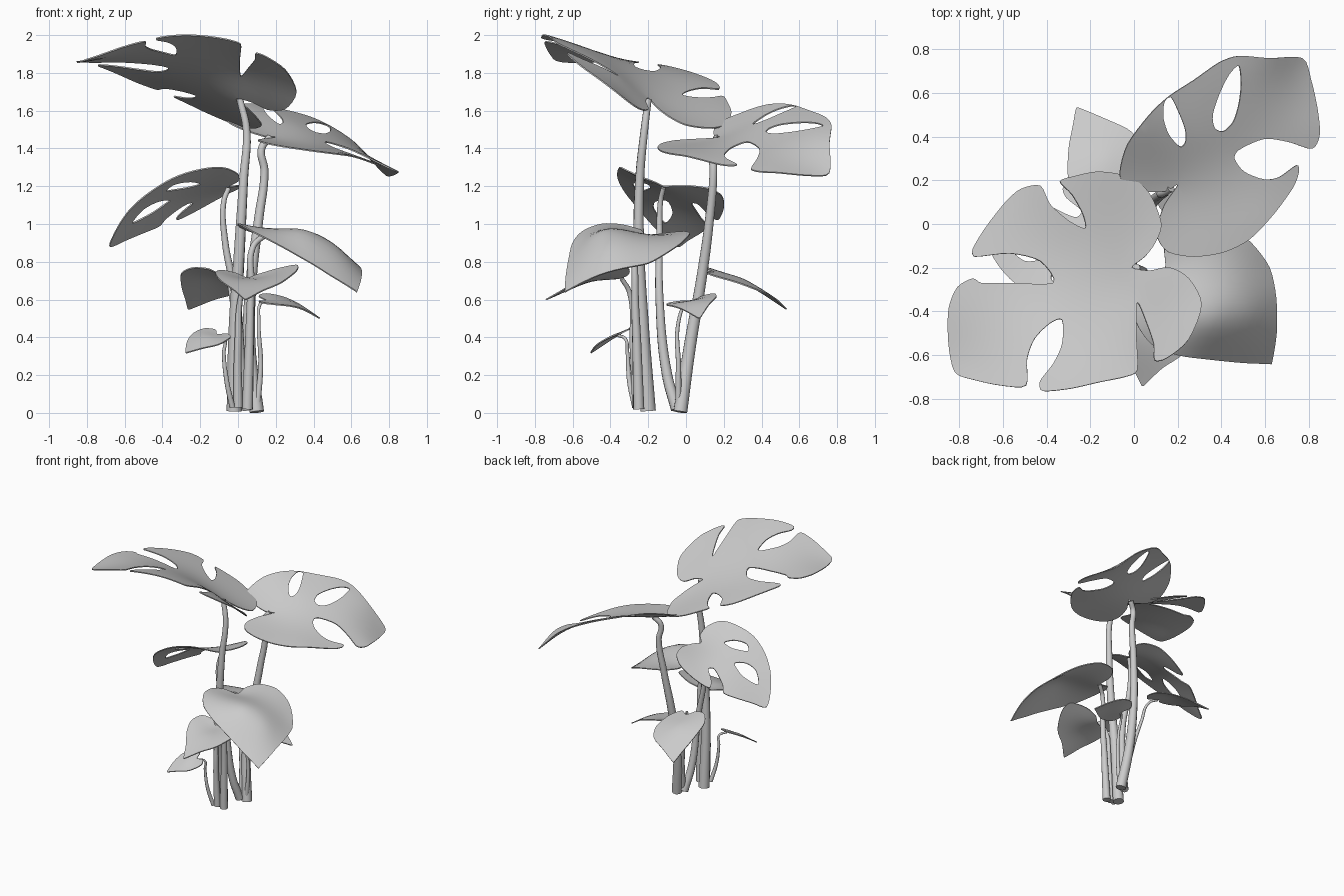
import bpy, math
from mathutils import Vector
from mathutils.geometry import delaunay_2d_cdt


def smooth_loop(pts, n=4, t=0.42):
    """Closed rounded loop through a few points."""
    out, m = [], len(pts)
    P = [Vector(p) for p in pts]
    for i in range(m):
        a, b, c, d = P[i - 1], P[i], P[(i + 1) % m], P[(i + 2) % m]
        L = (c - b).length
        # tangents limited by the segment length so tight slits do not overshoot
        m1 = (c - a).normalized() * min(t * (c - a).length, L)
        m2 = (d - b).normalized() * min(t * (d - b).length, L)
        for k in range(n):
            s = k / n
            out.append(b * (2*s**3 - 3*s*s + 1) + m1 * (s**3 - 2*s*s + s)
                       + c * (3*s*s - 2*s**3) + m2 * (s**3 - s*s))
    return out


def inside(p, loops):
    hit = False
    for lp in loops:
        for i in range(len(lp)):
            a, b = lp[i - 1], lp[i]
            if (a.y > p.y) != (b.y > p.y) and p.x < (b.x - a.x) * (p.y - a.y) / (b.y - a.y) + a.x:
                hit = not hit
    return hit


def height_field(ctrl, soft=0.003):
    """Thin-plate surface z(x, y) through control points."""
    n = len(ctrl)
    ker = lambda r: r * r * math.log(r) if r > 1e-6 else 0.0
    M = []
    for i, (x, y, z) in enumerate(ctrl):
        row = [ker(math.hypot(x - q[0], y - q[1])) for q in ctrl]
        row[i] += soft
        M.append(row + [1, x, y, z])
    for f in (lambda q: 1, lambda q: q[0], lambda q: q[1]):
        M.append([f(q) for q in ctrl] + [0, 0, 0, 0])
    N = n + 3
    for c in range(N):
        p = max(range(c, N), key=lambda r: abs(M[r][c]))
        M[c], M[p] = M[p], M[c]
        for r in range(N):
            if r != c:
                k = M[r][c] / M[c][c]
                M[r] = [u - k * v for u, v in zip(M[r], M[c])]
    w = [M[i][N] / M[i][i] for i in range(N)]
    return lambda x, y: (sum(w[i] * ker(math.hypot(x - q[0], y - q[1])) for i, q in enumerate(ctrl))
                         + w[n] + w[n + 1] * x + w[n + 2] * y)


def leaf(name, outline, ctrl, holes=(), step=0.04):
    loops = [smooth_loop(outline)] + [smooth_loop(h) for h in holes]
    verts, edges = [], []
    for lp in loops:
        s = len(verts)
        verts += lp
        edges += [(s + i, s + (i + 1) % len(lp)) for i in range(len(lp))]
    rim = list(verts)
    x0, x1 = min(p.x for p in rim), max(p.x for p in rim)
    y0, y1 = min(p.y for p in rim), max(p.y for p in rim)
    for j in range(int((y1 - y0) / step) + 1):
        for i in range(int((x1 - x0) / step) + 2):
            p = Vector((x0 + (i + 0.5 * (j % 2)) * step, y0 + j * step))
            if inside(p, loops) and min((p - q).length for q in rim) > 0.5 * step:
                verts.append(p)
    v2, _, faces = delaunay_2d_cdt(verts, edges, [], 0, 1e-5)[:3]
    faces = [f for f in faces if inside(sum((v2[i] for i in f), Vector((0, 0))) / len(f), loops)]
    z = height_field(ctrl)
    me = bpy.data.meshes.new(name)
    me.from_pydata([(p.x, p.y, z(p.x, p.y)) for p in v2], [], faces)
    ob = bpy.data.objects.new(name, me)
    bpy.context.collection.objects.link(ob)
    sol = ob.modifiers.new("thickness", 'SOLIDIFY')
    sol.thickness, sol.offset = 0.007, 0
    finish(ob)


def stem(name, pts, r0, r1):
    cu = bpy.data.curves.new(name, 'CURVE')
    cu.dimensions, cu.bevel_depth, cu.bevel_resolution = '3D', 1.0, 3
    cu.use_fill_caps, cu.resolution_u = True, 8
    sp = cu.splines.new('BEZIER')
    sp.bezier_points.add(len(pts) - 1)
    for b, p in zip(sp.bezier_points, pts):
        b.co = p
        b.handle_left_type = b.handle_right_type = 'AUTO'
        b.radius = r0 + (r1 - r0) * min(1, p[2] / pts[-1][2])
    ob = bpy.data.objects.new(name, cu)
    bpy.context.collection.objects.link(ob)
    finish(ob)


def finish(ob):
    bpy.ops.object.select_all(action='DESELECT')
    ob.select_set(True)
    bpy.context.view_layer.objects.active = ob
    bpy.ops.object.convert(target='MESH')
    bpy.ops.object.shade_smooth_by_angle(angle=math.radians(50))


# Top leaf with deep slits
leaf("top_leaf", [
    (-.01, -.2), (.07, -.215), (.16, -.2), (.25, -.25), (.31, -.37), (.25, -.53), (.15, -.615),
    (.095, -.625), (.09, -.55), (.06, -.46), (.015, -.36), (.01, -.5), (.015, -.67), (-.04, -.7),
    (-.16, -.725), (-.295, -.755), (-.42, -.765), (-.43, -.72), (-.37, -.64), (-.33, -.55),
    (-.33, -.44), (-.385, -.455), (-.455, -.525), (-.49, -.62), (-.495, -.74), (-.61, -.74),
    (-.73, -.715), (-.82, -.68), (-.85, -.55), (-.85, -.39), (-.81, -.29), (-.74, -.25),
    (-.7, -.27), (-.57, -.27), (-.37, -.27), (-.43, -.17), (-.57, -.135), (-.73, -.15),
    (-.74, -.115), (-.68, -.015), (-.59, .1), (-.52, .16), (-.43, .175), (-.385, .09), (-.3, .015),
    (-.225, -.02), (-.235, .045), (-.285, .135), (-.34, .195), (-.27, .22), (-.16, .24),
    (-.02, .215), (.07, .14), (.125, 0), (.095, -.09), (.05, -.15)],
    [(0, -.2, 1.66), (.31, -.37, 1.7), (.28, -.25, 1.6), (.1, -.62, 1.9), (.03, -.36, 1.78),
     (.02, -.67, 1.95), (-.3, -.755, 2.0), (-.45, -.76, 1.98), (-.6, -.74, 1.94),
     (-.83, -.67, 1.86), (-.85, -.4, 1.86), (-.74, -.13, 1.84), (-.5, .16, 1.74),
     (-.18, .23, 1.6), (.1, .08, 1.51), (-.37, -.44, 1.9), (-.6, -.45, 1.89), (-.3, -.1, 1.74)])

# Second big leaf, with an open slit and two holes
leaf("second_leaf", [
    (.2, .18), (.14, .15), (.02, .15), (-.045, .175), (-.065, .24), (-.03, .365), (.07, .5),
    (.16, .585), (.275, .66), (.39, .74), (.48, .77), (.62, .76), (.77, .76), (.81, .66),
    (.84, .525), (.85, .41), (.815, .345), (.71, .375), (.595, .39), (.48, .34), (.46, .3),
    (.505, .24), (.595, .205), (.665, .215), (.745, .27), (.755, .24), (.73, .17), (.64, .045),
    (.53, -.07), (.41, -.13), (.275, -.15), (.16, -.13), (.11, -.07), (.11, 0), (.14, .09)],
    [(.17, .17, 1.46), (-.05, .24, 1.56), (.03, .44, 1.63), (.2, .6, 1.61), (.42, .75, 1.55),
     (.62, .76, 1.43), (.78, .75, 1.26), (.84, .45, 1.28), (.75, .25, 1.31), (.6, 0, 1.36),
     (.3, -.15, 1.4), (.11, -.05, 1.44), (.5, .33, 1.42), (.3, .4, 1.52)],
    [[(.145, .57), (.17, .58), (.21, .5), (.235, .43), (.235, .375), (.21, .355), (.16, .41),
      (.135, .48), (.135, .54)],
     [(.48, .725), (.49, .64), (.48, .55), (.455, .47), (.41, .425), (.37, .44), (.36, .5),
      (.39, .595), (.435, .685)]])

# Middle leaf with two holes and an open slit
leaf("middle_leaf", [
    (-.05, -.12), (0, -.18), (0, -.27), (-.07, -.34), (-.2, -.36), (-.35, -.36), (-.47, -.32),
    (-.57, -.25), (-.64, -.16), (-.68, -.05), (-.6, .01), (-.5, .08), (-.42, .12), (-.38, .08),
    (-.27, .03), (-.24, .06), (-.31, .12), (-.32, .17), (-.2, .2), (-.08, .19), (0, .12),
    (.02, .02), (-.01, -.07)],
    [(-.05, -.12, 1.2), (-.01, -.25, 1.25), (-.12, -.35, 1.3), (-.3, -.36, 1.26), (-.46, -.32, 1.17),
     (-.57, -.25, 1.08), (-.68, -.05, .88), (-.5, .09, .95), (-.3, .18, 1.03), (-.08, .19, 1.15),
     (.02, .05, 1.2), (-.35, -.05, 1.11)],
    [[(-.2, -.2), (-.28, -.19), (-.38, -.24), (-.34, -.28), (-.25, -.25)],
     [(-.36, -.1), (-.45, -.07), (-.56, -.11), (-.5, -.17), (-.42, -.16)]])

# Heart-shaped lower leaves
leaf("large_heart_leaf", [
    (.14, -.21), (.14, -.1), (.2, -.01), (.32, .02), (.45, -.02), (.54, -.09), (.62, -.2),
    (.65, -.34), (.652, -.5), (.63, -.64), (.62, -.64), (.5, -.635), (.35, -.62), (.2, -.6),
    (.08, -.55), (.01, -.45), (0, -.33), (.05, -.24)],
    [(.14, -.21, .94), (.2, 0, .96), (.35, .01, .94), (.53, -.08, .86), (.62, -.2, .79),
     (.65, -.4, .75), (.63, -.64, .64), (.48, -.635, .73), (.33, -.62, .82), (.18, -.59, .91),
     (.01, -.43, 1.0), (.02, -.28, .98), (.38, -.27, .94), (.35, -.45, .96), (.53, -.42, .87)])
leaf("front_heart_leaf", [
    (.05, -.35), (.1, -.31), (.2, -.3), (.31, -.35), (.31, -.45), (.23, -.59), (.13, -.66),
    (.045, -.74), (.035, -.74), (-.02, -.63), (-.09, -.52), (-.12, -.42), (-.09, -.33), (-.01, -.31)],
    [(.05, -.35, .71), (.2, -.3, .76), (.32, -.37, .78), (.23, -.59, .69), (.04, -.74, .6),
     (-.05, -.58, .67), (-.12, -.42, .74), (-.05, -.31, .75), (.06, -.5, .7)], step=.03)
leaf("back_heart_leaf", [
    (-.11, .15), (-.16, .1), (-.24, .11), (-.3, .2), (-.3, .34), (-.28, .45), (-.265, .53),
    (-.25, .53), (-.13, .48), (-.01, .42), (.04, .32), (.02, .18), (-.04, .11)],
    [(-.11, .14, .745), (-.22, .1, .77), (-.3, .22, .73), (-.3, .36, .66), (-.26, .53, .55),
     (-.13, .48, .6), (0, .42, .63), (.04, .3, .68), (-.01, .13, .73), (-.13, .3, .71)], step=.03)
leaf("right_heart_leaf", [
    (.15, .03), (.11, -.03), (.14, -.09), (.23, -.1), (.32, -.04), (.43, .065), (.43, .075),
    (.33, .12), (.24, .16), (.15, .15), (.11, .09)],
    [(.15, .03, .59), (.14, -.09, .58), (.25, -.09, .57), (.43, .07, .5), (.25, .16, .61),
     (.14, .14, .63), (.28, .04, .59)], step=.03)
leaf("small_heart_leaf", [
    (-.11, -.36), (-.12, -.31), (-.18, -.3), (-.24, -.35), (-.27, -.42), (-.278, -.5),
    (-.27, -.505), (-.19, -.49), (-.1, -.47), (-.04, -.41), (-.06, -.36)],
    [(-.11, -.36, .41), (-.17, -.3, .445), (-.25, -.36, .41), (-.275, -.5, .32), (-.15, -.48, .35),
     (-.04, -.41, .4), (-.16, -.4, .41)], step=.025)

# Leaf stalks, base to tip
stem("top_stalk", [(-.02, -.2, .01), (-.015, -.23, .45), (.01, -.25, .9), (.03, -.245, 1.24),
                   (.045, -.22, 1.5), (.01, -.2, 1.66)], .041, .018)
stem("second_stalk", [(.1, -.03, .005), (.06, .02, .35), (.07, .08, .7), (.11, .125, 1.03),
                      (.14, .145, 1.28), (.125, .14, 1.4), (.17, .165, 1.46)], .038, .019)
stem("middle_stalk", [(.05, -.05, .02), (.02, -.1, .2), (-.01, -.14, .6), (-.07, -.14, .92),
                      (-.075, -.135, 1.12), (-.05, -.12, 1.19)], .031, .013)
stem("large_heart_stalk", [(.05, -.25, .02), (.06, -.26, .35), (.07, -.27, .68), (.08, -.26, .88),
                           (.14, -.22, .94)], .03, .015)
stem("front_heart_stalk", [(0, -.26, .03), (.0, -.28, .35), (.02, -.3, .64), (.05, -.34, .71)], .026, .012)
stem("back_heart_stalk", [(.06, -.05, .02), (.03, 0, .3), (-.03, .05, .58), (-.07, .09, .73),
                          (-.11, .14, .745)], .02, .009)
stem("right_heart_stalk", [(.1, -.04, .02), (.12, -.04, .25), (.11, -.04, .48), (.12, 0, .58),
                           (.15, .03, .59)], .018, .008)
stem("small_heart_stalk", [(-.03, -.27, .03), (-.06, -.3, .17), (-.075, -.31, .32), (-.07, -.32, .39),
                           (-.11, -.36, .41)], .016, .008)
